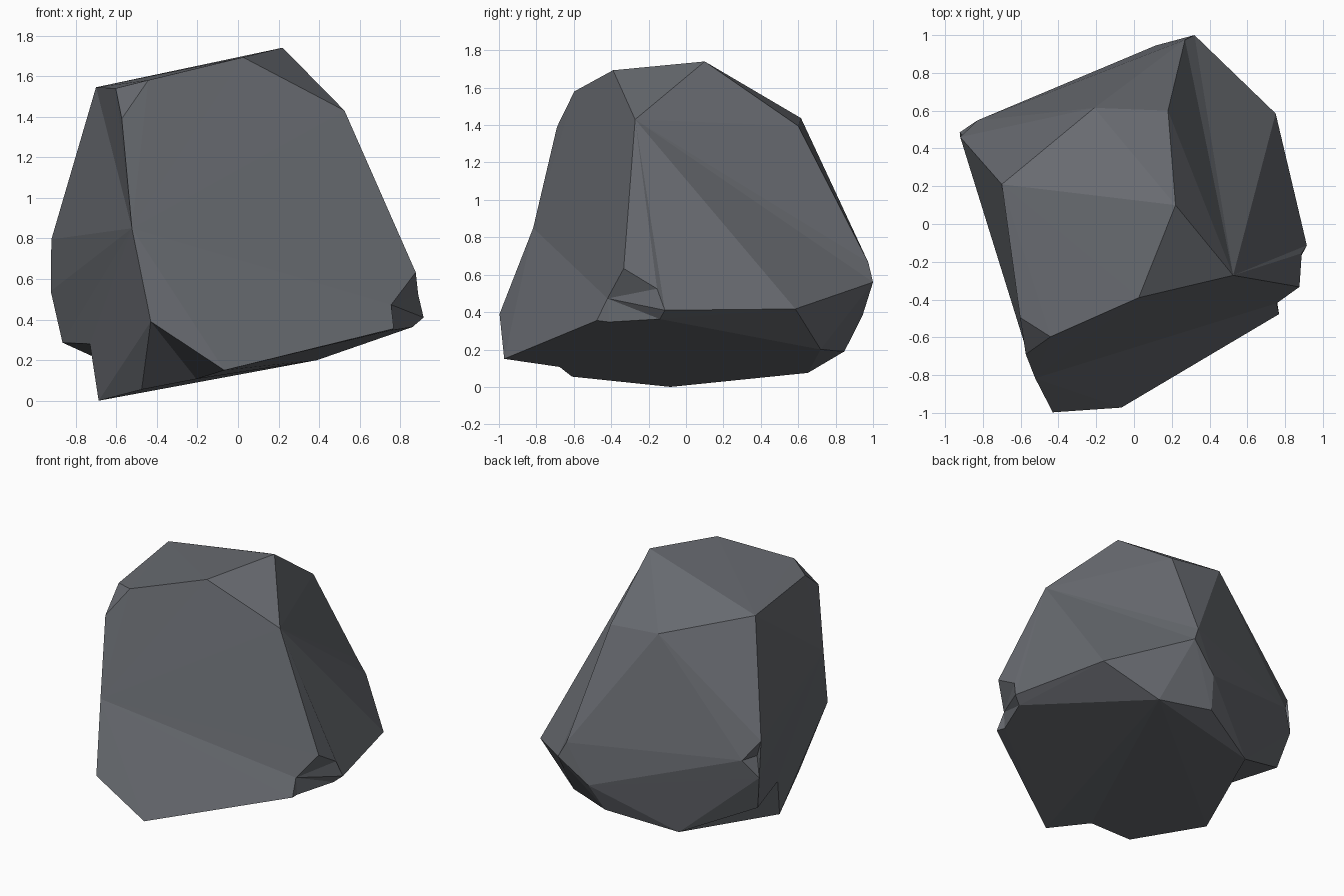
import bpy, bmesh

if "Cube" in bpy.data.objects:
    bpy.data.objects.remove(bpy.data.objects["Cube"])

stone = bpy.data.materials.new("slate_grey_stone")
stone.diffuse_color = (0.138, 0.146, 0.163, 1)
stone.use_nodes = True
stone.node_tree.nodes["Principled BSDF"].inputs["Base Color"].default_value = stone.diffuse_color

# outer corners of the boulder
corners = {
    # crown
    "peak": (.22, .10, 1.74), "crown_right": (.525, -.272, 1.43), "crown_front": (.025, -.39, 1.693),
    "crown_front_left": (-.442, -.597, 1.58), "crown_corner": (-.603, -.495, 1.54),
    "crown_left": (-.70, .21, 1.545), "crown_back": (-.21, .615, 1.437), "crown_back_right": (.18, .60, 1.395),
    # front ridge and right corner
    "ridge_top": (-.573, -.69, 1.39), "ridge_low": (-.43, -.997, .39), "toe": (-.067, -.972, .15),
    "right_top": (.876, -.333, .633), "right_front": (.768, -.477, .355),
    "right_tip": (.915, -.113, .41), "right_under": (.86, -.14, .363),
    # back
    "back_right": (.75, .585, .417), "back_tip": (.32, 1.0, .56), "back_top": (.27, .975, .665),
    "back_mid": (.115, .945, .385), "back_low_right": (.39, .72, .20), "back_low": (.05, .847, .19),
    "back_foot": (-.40, .652, .075),
    # left
    "left_foot": (-.687, -.083, 0), "front_foot": (-.475, -.61, .055), "heel": (-.865, .42, .286),
    "left_top": (-.92, .46, .795), "left_back": (-.83, .548, .665),
    "left_mid": (-.907, .37, .585), "left_low": (-.923, .485, .54),
}


def hull_triangles(points):
    """Convex hull of the named points, as triples of names."""
    bm = bmesh.new()
    name_of = {bm.verts.new(p): n for n, p in points.items()}
    bmesh.ops.convex_hull(bm, input=bm.verts)
    bmesh.ops.triangulate(bm, faces=bm.faces)
    bmesh.ops.recalc_face_normals(bm, faces=bm.faces)
    tris = [tuple(name_of[v] for v in f.verts) for f in bm.faces]
    bm.free()
    return tris


def dent(apex, *rims, at=None):
    """Replace the faces inside each rim (or both faces at a two-point rim) by a fan to the apex."""
    global tris
    if at:
        corners[apex] = at
    cut = [t for t in tris for r in [set(r.split()) for r in rims]
           if (set(t) >= r if len(r) == 2 else set(t) <= r)]
    cut = list(dict.fromkeys(cut))
    edges = {(t[i], t[(i + 1) % 3]) for t in cut for i in range(3)}
    border = [(a, b) for a, b in edges if (b, a) not in edges and apex not in (a, b)]
    tris = [t for t in tris if t not in cut] + [(a, b, apex) for a, b in border]


tris = hull_triangles(corners)

# right side folds into a valley from the crown
dent("crown_right", "crown_right peak crown_back_right back_top back_tip back_right right_tip right_top")

# notch at the right corner
dent("notch_front", "right_top right_front right_under right_tip", at=(.755, -.42, .473))
dent("notch_side", "right_top right_tip", at=(.888, -.155, .525))
dent("notch_under", "right_front right_under", at=(.757, -.41, .347))

# front and left faces bend inwards at the middle of the ridge
dent("ridge_mid",
     "ridge_top ridge_low toe right_front notch_front right_top crown_right crown_front crown_front_left",
     "crown_corner crown_left ridge_top ridge_low left_foot heel left_mid left_low left_top",
     at=(-.523, -.817, .85))

# chips along the bottom edge and on the left side
dent("heel_chip", "heel left_foot", at=(-.73, 0, .28))
dent("toe_chip", "toe front_foot", at=(-.205, -.676, .107))
dent("side_chip", "left_top left_back left_low left_mid", at=(-.86, .42, .66))

# boulder mesh
names = list(corners)
mesh = bpy.data.meshes.new("rock")
mesh.from_pydata(list(corners.values()), [], [[names.index(n) for n in t] for t in tris])
rock = bpy.data.objects.new("rock", mesh)
bpy.context.collection.objects.link(rock)
mesh.materials.append(stone)

bm = bmesh.new()
bm.from_mesh(mesh)
bmesh.ops.delete(bm, geom=[v for v in bm.verts if not v.link_faces], context="VERTS")
bmesh.ops.recalc_face_normals(bm, faces=bm.faces)
bm.to_mesh(mesh)
bm.free()
for poly in mesh.polygons:
    poly.use_smooth = False
